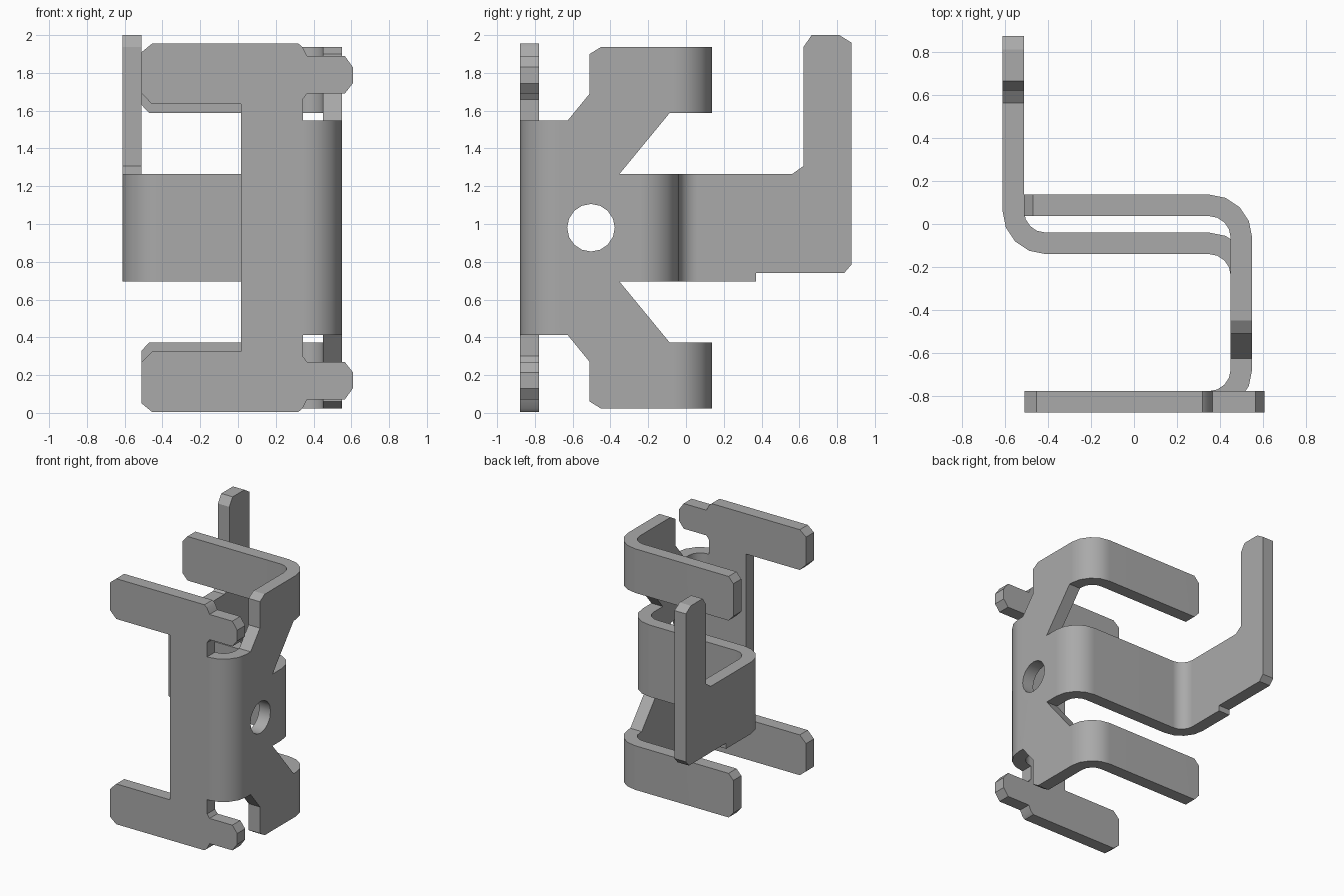
import bpy, bmesh, math
from mathutils import Vector

if "Cube" in bpy.data.objects:
    bpy.data.objects.remove(bpy.data.objects["Cube"], do_unlink=True)

MID = 0.98           # height of the symmetry plane
T = 0.1              # sheet thickness
R_IN, R_OUT = 0.1, 0.2
SIDE_X, FRONT_Y = 0.45, -0.878

steel = bpy.data.materials.new("grey steel")
steel.use_nodes = True
GREY = (0.4, 0.4, 0.4, 1)
steel.diffuse_color = GREY
steel.node_tree.nodes["Principled BSDF"].inputs["Base Color"].default_value = GREY


def prism(name, outline, axis, start, depth=T):
    """Extrude a closed 2D outline along axis 0=x, 1=y or 2=z."""
    def place(a, b):
        return Vector(((start, a, b), (a, start, b), (a, b, start))[axis])
    bm = bmesh.new()
    face = bm.faces.new([bm.verts.new(place(*p)) for p in outline])
    extruded = bmesh.ops.extrude_face_region(bm, geom=[face])["geom"]
    offset = Vector([depth if i == axis else 0 for i in range(3)])
    bmesh.ops.translate(bm, vec=offset,
                        verts=[v for v in extruded if isinstance(v, bmesh.types.BMVert)])
    bmesh.ops.recalc_face_normals(bm, faces=bm.faces)
    mesh = bpy.data.meshes.new(name)
    bm.to_mesh(mesh)
    bm.free()
    mesh.materials.append(steel)
    obj = bpy.data.objects.new(name, mesh)
    bpy.context.collection.objects.link(obj)
    return obj


def bend(name, cx, cy, first, z0, z1):
    """Quarter-turn sheet bend around a vertical axis."""
    def arc(r):
        return [(cx + r * math.cos(math.radians(first + 22.5 * i)),
                 cy + r * math.sin(math.radians(first + 22.5 * i))) for i in range(5)]
    return prism(name, arc(R_OUT) + arc(R_IN)[::-1], 2, z0, z1 - z0)


def mirrored(upper):
    """Close an upper half outline with its reflection below MID."""
    return upper + [(a, 2 * MID - z) for a, z in reversed(upper)]


def flip(points):
    return [(a, 2 * MID - z) for a, z in points]


bend_x = SIDE_X + T - R_OUT
front_bend_y = FRONT_Y + R_OUT
arm_y, strip_y = 0.037, -0.14
arm_bend_y = arm_y + T - R_OUT
strip_bend_y = strip_y + T - R_OUT

# Front plate with paired arms and locking lugs
front = prism("front_plate", mirrored([
    (0.017, 1.635), (-0.455, 1.635), (-0.51, 1.69), (-0.51, 1.91), (-0.455, 1.955),
    (0.32, 1.955), (0.343, 1.935), (0.365, 1.89), (0.565, 1.89), (0.608, 1.83),
    (0.608, 1.745), (0.565, 1.69), (0.365, 1.69), (0.343, 1.66), (0.343, 1.547),
    (bend_x, 1.547)]), 1, FRONT_Y)

# Side plate with branching arms
side = prism("side_plate", mirrored([
    (front_bend_y, 1.547), (-0.627, 1.547), (-0.51, 1.69), (-0.51, 1.9), (-0.45, 1.937),
    (arm_bend_y, 1.937), (arm_bend_y, 1.587), (-0.087, 1.587), (-0.352, 1.265),
    (strip_bend_y, 1.265)]), 0, SIDE_X)

parts = [side, bend("front_bend", bend_x, front_bend_y, -90, 2 * MID - 1.547, 1.547)]

# Upper and lower rear arms
arm = [(bend_x, 1.587), (bend_x, 1.937), (-0.47, 1.937), (-0.512, 1.89),
       (-0.512, 1.632), (-0.47, 1.587)]
for label, outline in (("upper", arm), ("lower", flip(arm))):
    zs = [z for _, z in outline]
    parts.append(prism(label + "_arm", outline, 1, arm_y))
    parts.append(bend(label + "_arm_bend", bend_x, arm_bend_y, 0, min(zs), max(zs)))

# Middle strip, bent at both ends
left_x = -0.612
left_bend_x, left_bend_y = left_x + R_OUT, strip_y + R_OUT
z0, z1 = 2 * MID - 1.265, 1.265
parts += [
    bend("strip_right_bend", bend_x, strip_bend_y, 0, z0, z1),
    prism("middle_strip", [(bend_x, z0), (bend_x, z1), (left_bend_x, z1), (left_bend_x, z0)],
          1, strip_y),
    bend("strip_left_bend", left_bend_x, left_bend_y, 180, z0, z1),
    # Rear terminal tab
    prism("terminal_tab", [
        (left_bend_y, z0), (left_bend_y, z1), (0.563, z1), (0.622, 1.307), (0.622, 1.937),
        (0.665, 2.0), (0.812, 2.0), (0.876, 1.96), (0.876, 0.785), (0.837, 0.74),
        (0.37, 0.74), (0.37, z0)], 0, left_x)]

# Round hole through the side plate
hole = prism("hole_cutter", [(-0.503 + 0.126 * math.cos(math.tau * i / 16),
                              MID + 0.126 * math.sin(math.tau * i / 16)) for i in range(16)],
             0, SIDE_X - T, 3 * T)


def boolean(target, other, operation):
    mod = target.modifiers.new(operation, "BOOLEAN")
    mod.object, mod.operation, mod.solver = other, operation, "EXACT"
    bpy.context.view_layer.objects.active = target
    bpy.ops.object.modifier_apply(modifier=mod.name)
    bpy.data.objects.remove(other, do_unlink=True)


# Fuse the sheet into one folded bracket
boolean(side, hole, "DIFFERENCE")
for part in parts[1:]:
    boolean(side, part, "UNION")
boolean(side, front, "UNION")
side.name = "folded_bracket"

bm = bmesh.new()
bm.from_mesh(side.data)
bmesh.ops.remove_doubles(bm, verts=bm.verts, dist=0.0005)
bmesh.ops.dissolve_limit(bm, angle_limit=math.radians(1), verts=bm.verts, edges=bm.edges)
bm.to_mesh(side.data)
bm.free()

# Smooth bends, crisp cut edges
bpy.ops.object.select_all(action="DESELECT")
side.select_set(True)
bpy.context.view_layer.objects.active = side
bpy.ops.object.shade_smooth_by_angle(angle=math.radians(30))
weighted = side.modifiers.new("flat_plates", "WEIGHTED_NORMAL")
weighted.keep_sharp = True
